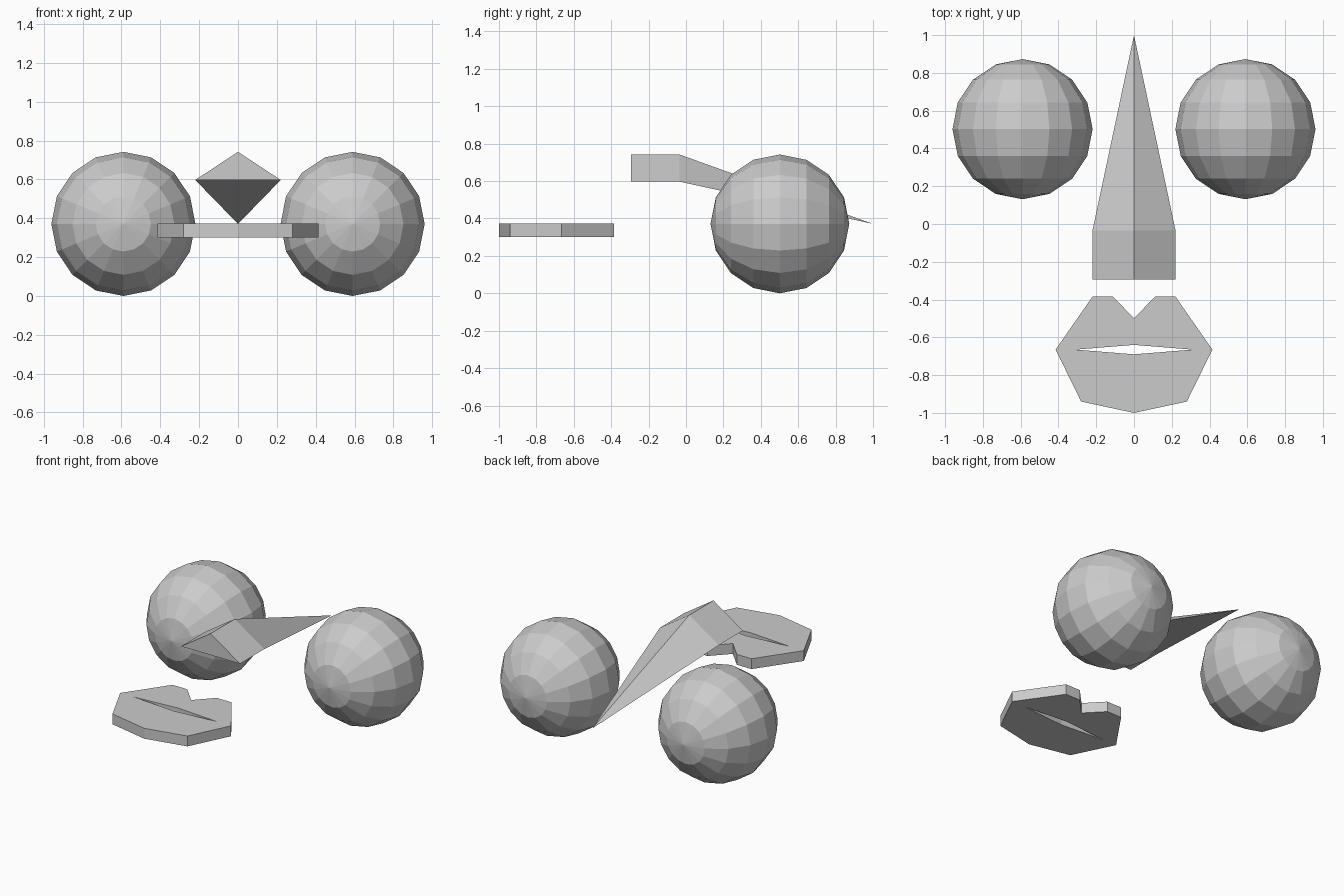
import bpy
from math import pi

if "Cube" in bpy.data.objects:
    bpy.data.objects.remove(bpy.data.objects["Cube"])


def add_mesh(name, verts, faces):
    mesh = bpy.data.meshes.new(name)
    mesh.from_pydata(verts, [], faces)
    mesh.update()
    obj = bpy.data.objects.new(name, mesh)
    bpy.context.collection.objects.link(obj)
    return obj


# Eyes: faceted balls with their poles facing front and back
for name, side in (("left_eye", -1), ("right_eye", 1)):
    bpy.ops.mesh.primitive_uv_sphere_add(
        segments=16, ring_count=8, radius=0.371,
        location=(0.59 * side, 0.502, 0.371), rotation=(pi / 2, 0, 0))
    bpy.context.object.name = name

# Nose: short triangular prism that tapers back to a low point
section = [(-0.22, 0.597), (0.22, 0.597), (0, 0.742)]
verts = [(x, y, z) for y in (-0.293, -0.035) for x, z in section]
verts.append((0, 1.0, 0.371))
faces = [(0, 1, 2)]
for i in range(3):
    j = (i + 1) % 3
    faces += [(i, i + 3, j + 3, j), (i + 3, 6, j + 3)]
add_mesh("nose", verts, faces)

# Mouth: right half of both lips around the slit, mirrored and thickened
upper = [(0, -0.5), (0.11, -0.385), (0.22, -0.385),
         (0.415, -0.665), (0.31, -0.665), (0, -0.64)]
lower = [(0, -0.69), (0.28, -0.94), (0, -1.0)]
verts = [(x, y, 0.337) for x, y in upper + lower]
mouth = add_mesh("mouth", verts, [(0, 1, 2, 3, 4, 5), (6, 4, 3, 7, 8)])
mirror = mouth.modifiers.new("mirror", 'MIRROR')
mirror.use_clip = True
thick = mouth.modifiers.new("thickness", 'SOLIDIFY')
thick.thickness = 0.07
thick.offset = 0
